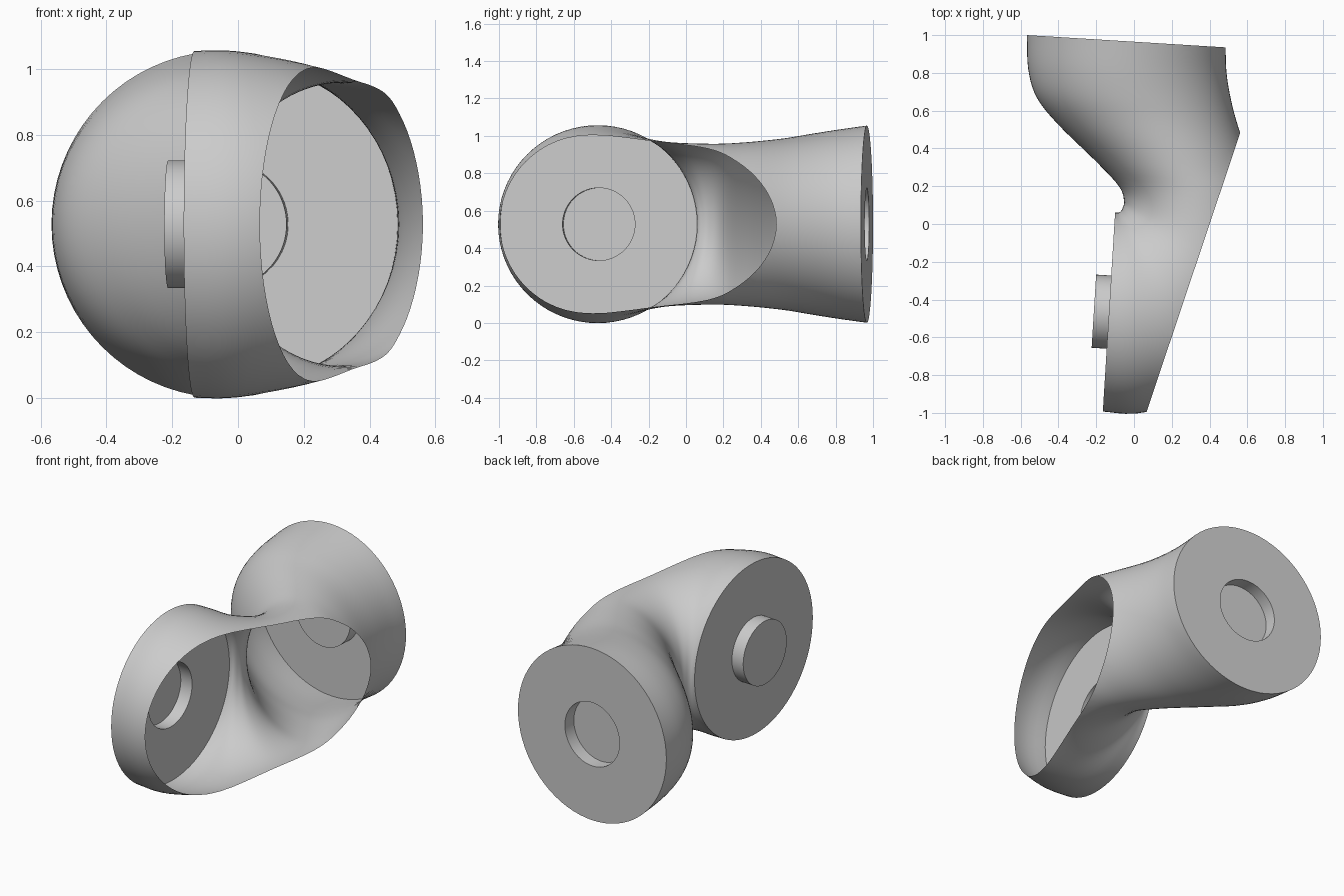
import bpy, bmesh, math
from mathutils import Vector

if "Cube" in bpy.data.objects:
    bpy.data.objects.remove(bpy.data.objects["Cube"])

SEG, STEPS, ZC = 72, 5, 0.528

# Elbow sections: inner side x,y / outer side x,y / half height
SECTIONS = [
    (-0.100, 0.060, -0.165, -0.993, 0.527),
    (-0.075, 0.063, 0.065, -0.995, 0.526),
    (-0.060, 0.085, 0.420, -0.850, 0.490),
    (-0.053, 0.125, 0.680, -0.400, 0.443),
    (-0.080, 0.200, 0.700, 0.050, 0.430),
    (-0.200, 0.330, 0.630, 0.290, 0.437),
    (-0.400, 0.525, 0.553, 0.510, 0.458),
    (-0.515, 0.670, 0.513, 0.660, 0.482),
    (-0.560, 0.820, 0.490, 0.800, 0.505),
    (-0.567, 1.000, 0.485, 0.935, 0.527),
]


def smooth_sections(rows):
    """Catmull-Rom interpolation between the section rows."""
    out = []
    for i in range(len(rows) - 1):
        a, b, c, d = (rows[max(0, min(len(rows) - 1, i + k))] for k in (-1, 0, 1, 2))
        for s in range(STEPS):
            t = s / STEPS
            out.append([0.5 * (2 * q + (r - p) * t + (2 * p - 5 * q + 4 * r - w) * t * t
                               + (3 * q - p - 3 * r + w) * t ** 3)
                        for p, q, r, w in zip(a, b, c, d)])
    return out + [list(rows[-1])]


def ring(bm, centre, side, height):
    verts = []
    for k in range(SEG):
        a = 2 * math.pi * k / SEG
        verts.append(bm.verts.new(centre + side * math.cos(a) + Vector((0, 0, height * math.sin(a)))))
    return verts


def bridge(bm, r1, r2):
    for k in range(SEG):
        n = (k + 1) % SEG
        bm.faces.new((r1[k], r1[n], r2[n], r2[k]))


def end_disc(bm, rim, row, offset, radius=0.194):
    """Flat end with a round peg or socket, moved by offset along the disc axis."""
    inner, outer = Vector((row[0], row[1], ZC)), Vector((row[2], row[3], ZC))
    centre, side = (inner + outer) / 2, (outer - inner).normalized()
    axis = side.cross(Vector((0, 0, 1)))
    base = ring(bm, centre, side * radius, radius)
    tip = ring(bm, centre + axis * offset, side * radius, radius)
    bridge(bm, rim, base)
    bridge(bm, base, tip)
    bm.faces.new(tip)


# Hollow elbow shell
bm = bmesh.new()
rings = []
for ix, iy, ox, oy, h in smooth_sections(SECTIONS):
    inner, outer = Vector((ix, iy, ZC)), Vector((ox, oy, ZC))
    rings.append(ring(bm, (inner + outer) / 2, (outer - inner) / 2, h))
for r1, r2 in zip(rings, rings[1:]):
    bridge(bm, r1, r2)

# Slanted opening on the outside of the bend
bmesh.ops.recalc_face_normals(bm, faces=bm.faces[:])
start, end = Vector((0.066, -0.996, 0)), Vector((0.563, 0.485, 0))
normal = (end - start).cross(Vector((0, 0, 1))).normalized()

# Peg on the lower disc, socket in the upper disc
end_disc(bm, rings[0], SECTIONS[0], 0.08)
end_disc(bm, rings[-1], SECTIONS[-1], 0.08)
bmesh.ops.recalc_face_normals(bm, faces=bm.faces[:])
bmesh.ops.bisect_plane(bm, geom=bm.verts[:] + bm.edges[:] + bm.faces[:],
                       plane_co=start, plane_no=normal, clear_outer=True)

mesh = bpy.data.meshes.new("elbow_shell")
bm.to_mesh(mesh)
bm.free()
shell = bpy.data.objects.new("elbow_shell", mesh)
bpy.context.collection.objects.link(shell)
bpy.context.view_layer.objects.active = shell
shell.select_set(True)
bpy.ops.object.shade_smooth_by_angle(angle=math.radians(35))
